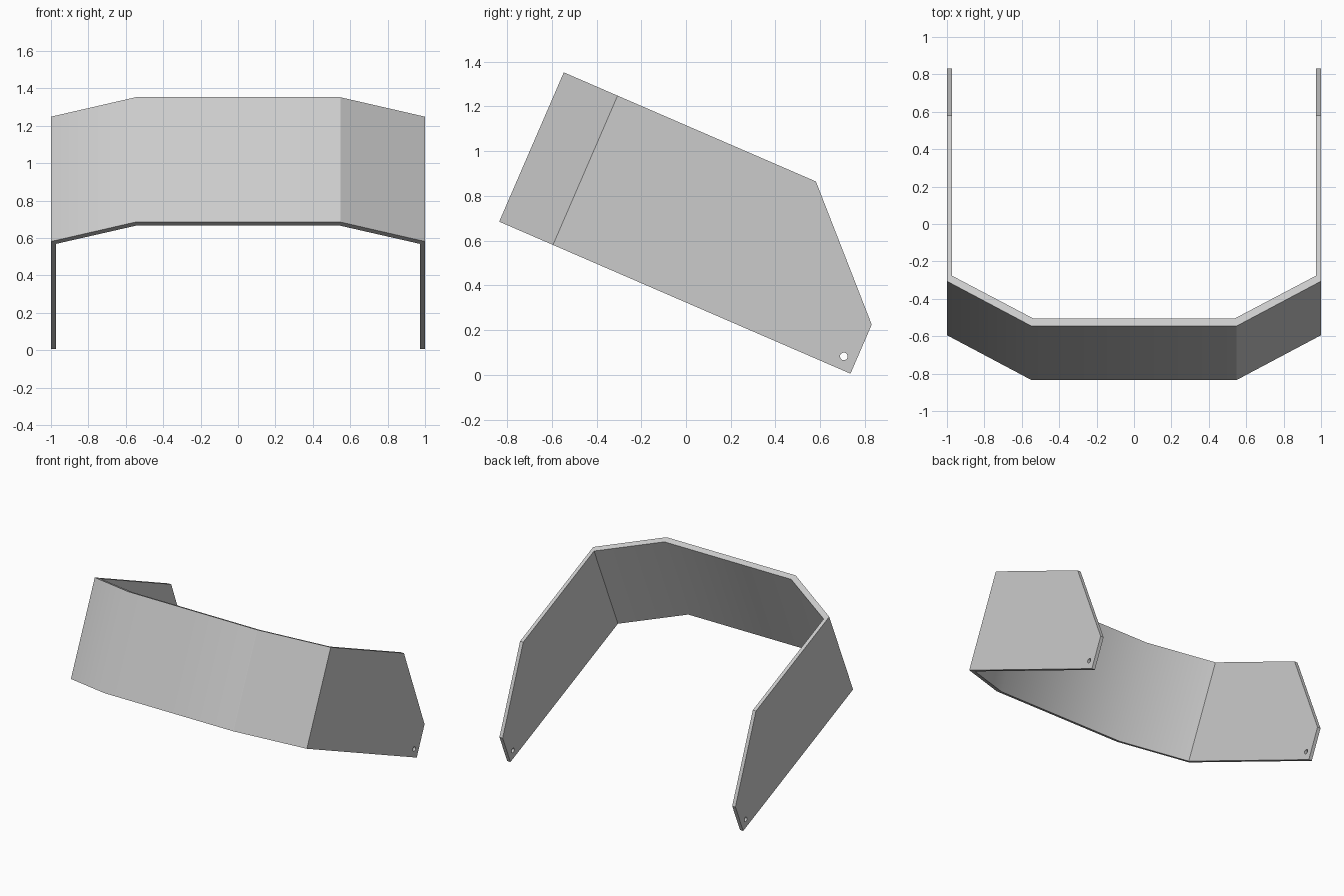
import bpy
import bmesh
from math import radians, cos, sin
from mathutils import Vector, Matrix

if "Cube" in bpy.data.objects:
    bpy.data.objects.remove(bpy.data.objects["Cube"], do_unlink=True)

TILT = radians(23.4)
FULL, TIP = 0.727, 0.239      # band height, height at the arm tips

# Tilted frame: x across, y back along the arms, z up the band
frame = Matrix.Translation((0, -0.835, 0.685)) @ Matrix.Rotation(-TILT, 4, 'X')

grey = bpy.data.materials.new("light_grey")
grey.use_nodes = True
grey.diffuse_color = (0.6, 0.6, 0.6, 1)
grey.node_tree.nodes["Principled BSDF"].inputs["Base Color"].default_value = (0.6, 0.6, 0.6, 1)

# Half of the band: (outer x, outer y, inner x, inner y, height)
half = [
    (0.547, 0.0, 0.537, 0.044, FULL),
    (1.0, 0.262, 0.973, 0.294, FULL),
    (1.0, 1.228, 0.973, 1.228, FULL),
    (1.0, 1.711, 0.973, 1.711, TIP),
]
stations = [(-a, b, -c, d, h) for a, b, c, d, h in reversed(half)] + half

# Folded band with two side arms
bm = bmesh.new()
rings = []
for ox, oy, ix, iy, h in stations:
    corners = [(ox, oy, 0), (ox, oy, h), (ix, iy, h), (ix, iy, 0)]
    rings.append([bm.verts.new(frame @ Vector(c)) for c in corners])
for a, b in zip(rings, rings[1:]):
    for i in range(4):
        j = (i + 1) % 4
        bm.faces.new((a[i], b[i], b[j], a[j]))
bm.faces.new(rings[0])
bm.faces.new(rings[-1])
bmesh.ops.recalc_face_normals(bm, faces=bm.faces)
mesh = bpy.data.meshes.new("visor_band")
bm.to_mesh(mesh)
bm.free()
mesh.materials.append(grey)
band = bpy.data.objects.new("visor_band", mesh)
bpy.context.collection.objects.link(band)

# Pivot hole through both arm tips
bpy.ops.mesh.primitive_cylinder_add(vertices=24, radius=0.017, depth=3,
                                    location=frame @ Vector((0, 1.653, 0.059)),
                                    rotation=(0, radians(90), 0))
cutter = bpy.context.object
cutter.name = "pivot_hole_cutter"
cutter.hide_render = True
cutter.data.materials.append(grey)
mod = band.modifiers.new("pivot_holes", 'BOOLEAN')
mod.operation = 'DIFFERENCE'
mod.solver = 'EXACT'
mod.object = cutter

bpy.ops.object.select_all(action='DESELECT')
band.select_set(True)
bpy.context.view_layer.objects.active = band
bpy.ops.object.modifier_apply(modifier=mod.name)
bpy.data.objects.remove(cutter, do_unlink=True)

# Soft front fold on one side, crisp fold on the other
bpy.ops.object.shade_smooth_by_angle(angle=radians(35))
fold = [frame @ Vector((0.547, 0, h)) for h in (0, FULL)]
for e in band.data.edges:
    ends = [band.data.vertices[i].co for i in e.vertices]
    if all(min((p - q).length for q in fold) < 0.002 for p in ends):
        e.use_edge_sharp = True
